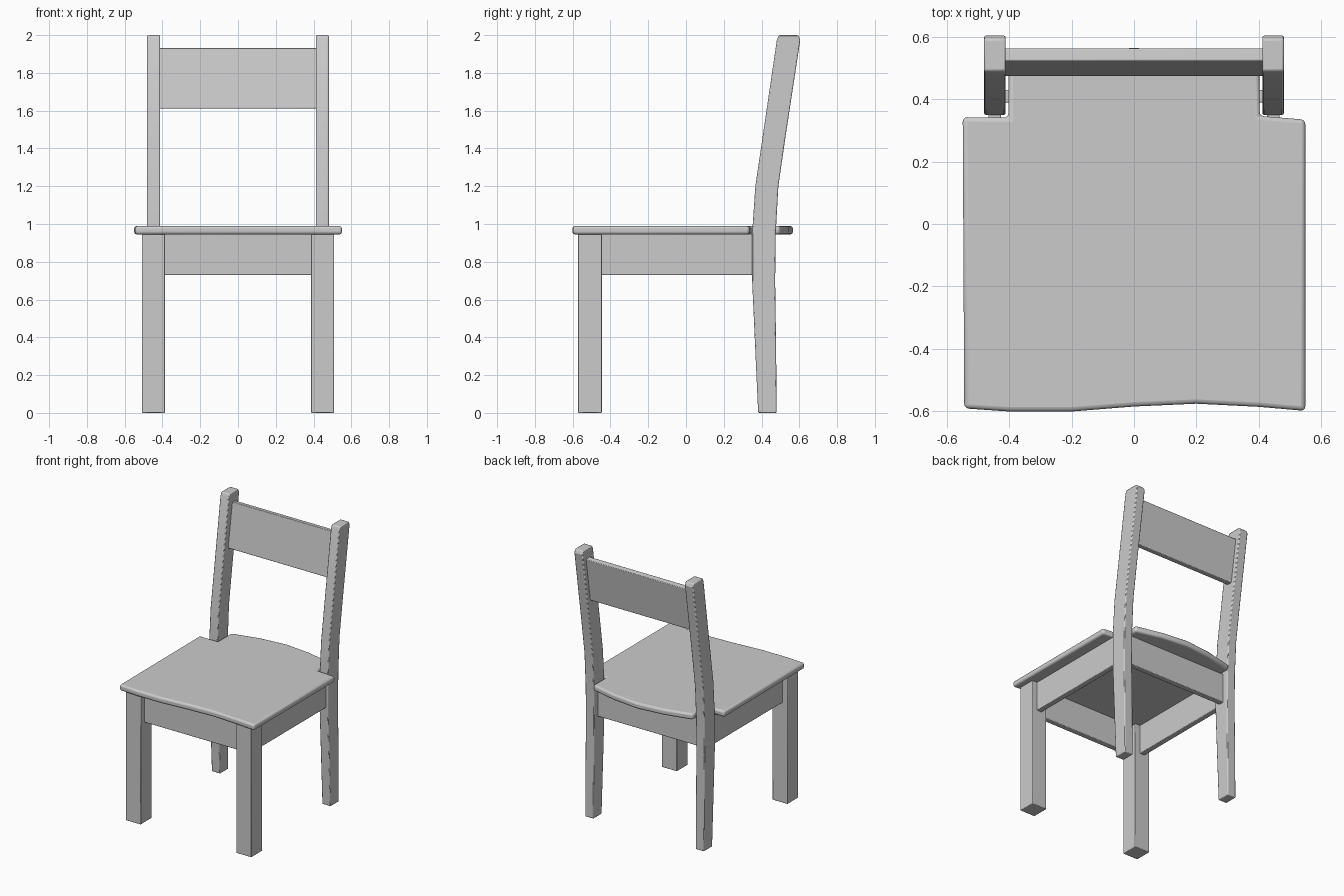
import bpy, bmesh
from mathutils import Vector

if "Cube" in bpy.data.objects:
    bpy.data.objects.remove(bpy.data.objects["Cube"])


def prism(name, outline, offset, bevel=0.0, segments=2):
    """Extrude a planar 3D outline along an offset and soften its edges."""
    bm = bmesh.new()
    face = bm.faces.new([bm.verts.new(p) for p in outline])
    top = bmesh.ops.extrude_face_region(bm, geom=[face])["geom"]
    bmesh.ops.translate(bm, vec=Vector(offset),
                        verts=[v for v in top if isinstance(v, bmesh.types.BMVert)])
    bmesh.ops.recalc_face_normals(bm, faces=bm.faces)
    mesh = bpy.data.meshes.new(name)
    bm.to_mesh(mesh)
    bm.free()
    obj = bpy.data.objects.new(name, mesh)
    bpy.context.collection.objects.link(obj)
    if bevel:
        mod = obj.modifiers.new("soft_edges", "BEVEL")
        mod.width = bevel
        mod.segments = segments
        mod.limit_method = "ANGLE"
        mod.angle_limit = 0.6
    bpy.ops.object.select_all(action="DESELECT")
    obj.select_set(True)
    bpy.context.view_layer.objects.active = obj
    bpy.ops.object.shade_smooth_by_angle()
    return obj


def box(name, x, y, z, bevel=0.004):
    outline = [(x[0], y[0], z[0]), (x[1], y[0], z[0]),
               (x[1], y[1], z[0]), (x[0], y[1], z[0])]
    return prism(name, outline, (0, 0, z[1] - z[0]), bevel)


def mirror_x(obj):
    obj.modifiers.new("mirror", "MIRROR")


# Seat: wavy front edge, notched for the posts, bowed rear edge
seat_outline = [(-0.545, -0.592), (-0.4, -0.602), (-0.2, -0.602), (0, -0.586),
                (0.2, -0.577), (0.4, -0.587), (0.55, -0.6), (0.55, 0.335),
                (0.403, 0.347), (0.403, 0.497), (0.2, 0.545), (0, 0.566),
                (-0.2, 0.545), (-0.403, 0.497), (-0.403, 0.341), (-0.55, 0.343)]
prism("seat", [(x, y, 0.945) for x, y in seat_outline], (0, 0, 0.044), 0.014, 3)

# Front legs
mirror_x(box("front_legs", (0.386, 0.508), (-0.572, -0.446), (0, 0.946)))

# Back legs running up into the leaning backrest posts
front_edge = [(0.382, 0), (0.366, 0.35), (0.35, 0.7), (0.35, 0.95),
              (0.367, 1.2), (0.404, 1.45), (0.481, 1.975), (0.492, 2.0)]
back_edge = [(0.594, 2.0), (0.605, 1.975), (0.525, 1.45), (0.489, 1.2),
             (0.475, 0.95), (0.472, 0.7), (0.477, 0.35), (0.48, 0)]
mirror_x(prism("back_legs", [(0.412, y, z) for y, z in front_edge + back_edge],
               (0.069, 0, 0), 0.006))

# Aprons under the seat
APRON_Z = (0.73, 0.947)
box("front_apron", (-0.4, 0.4), (-0.527, -0.487), APRON_Z)
box("back_apron", (-0.42, 0.42), (0.39, 0.43), APRON_Z)
mirror_x(box("side_aprons", (0.427, 0.467), (-0.455, 0.365), APRON_Z))

# Tilted backrest slat
slat_profile = [(0.475, 1.612), (0.515, 1.61), (0.564, 1.926), (0.524, 1.932)]
prism("backrest_slat", [(-0.42, y, z) for y, z in slat_profile],
      (0.84, 0, 0), 0.004)
